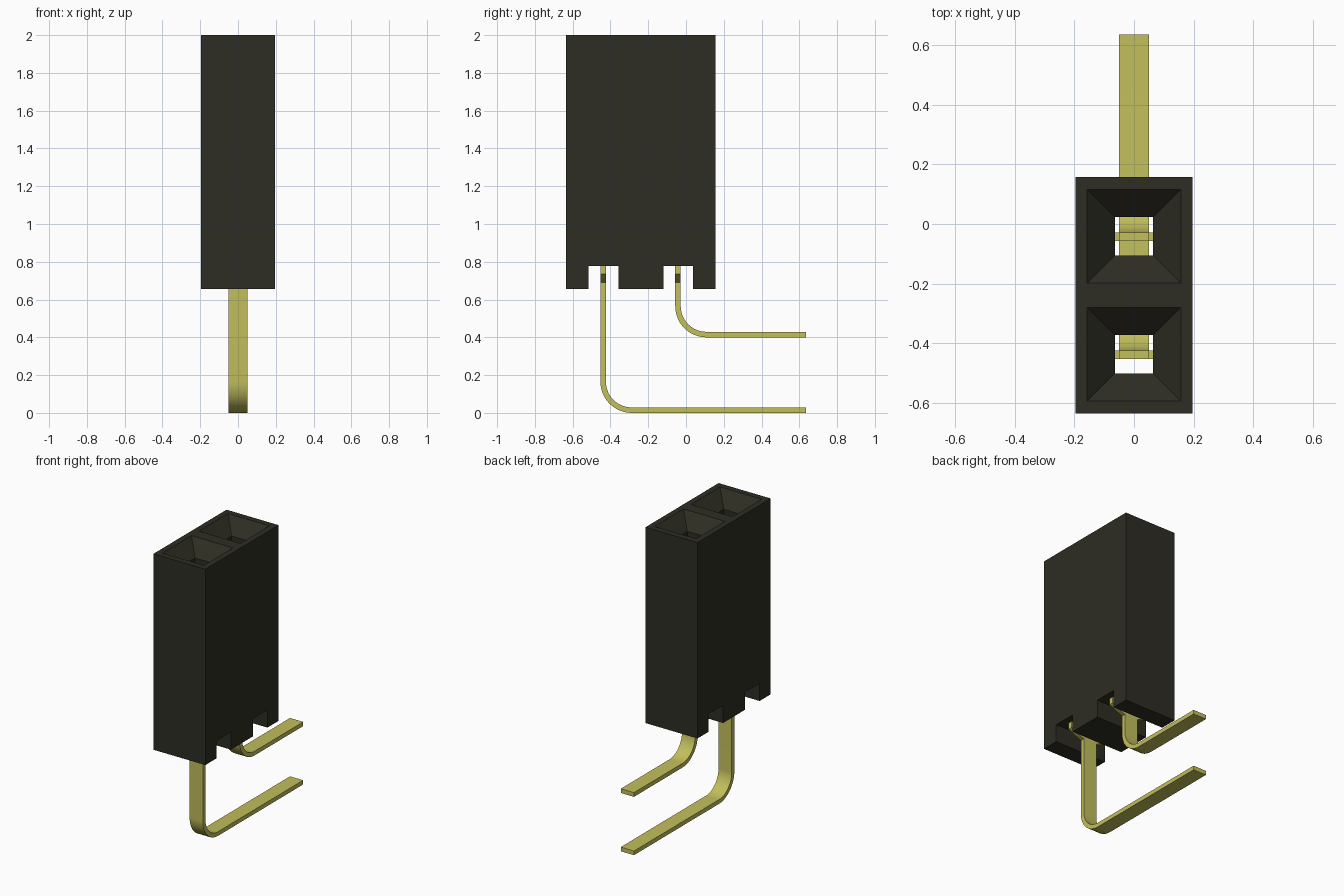
import bpy, bmesh, math
from mathutils import Vector

cube = bpy.data.objects.get("Cube")
if cube:
    bpy.data.objects.remove(cube, do_unlink=True)


def material(name, rgb):
    m = bpy.data.materials.new(name)
    m.use_nodes = True
    m.diffuse_color = (*rgb, 1)
    m.node_tree.nodes["Principled BSDF"].inputs["Base Color"].default_value = (*rgb, 1)
    return m


BLACK = material("black plastic", (0.027, 0.026, 0.017))
GOLD = material("pale gold metal", (0.54, 0.52, 0.107))


def make_object(name, bm, mat):
    bmesh.ops.recalc_face_normals(bm, faces=bm.faces)
    mesh = bpy.data.meshes.new(name)
    bm.to_mesh(mesh)
    bm.free()
    mesh.materials.append(mat)
    ob = bpy.data.objects.new(name, mesh)
    bpy.context.collection.objects.link(ob)
    return ob


def activate(ob):
    bpy.ops.object.select_all(action='DESELECT')
    ob.select_set(True)
    bpy.context.view_layer.objects.active = ob


def prism(bm, points, offset):
    """Extrude a flat outline of 3D points by an offset."""
    face = bm.faces.new([bm.verts.new(p) for p in points])
    new = bmesh.ops.extrude_face_region(bm, geom=[face])["geom"]
    bmesh.ops.translate(bm, vec=Vector(offset),
                        verts=[v for v in new if isinstance(v, bmesh.types.BMVert)])


def cut(target, bm):
    cutter = make_object("cutter", bm, BLACK)
    cutter.hide_render = True
    activate(target)
    mod = target.modifiers.new("cut", 'BOOLEAN')
    mod.operation = 'DIFFERENCE'
    mod.solver = 'EXACT'
    mod.object = cutter
    bpy.ops.object.modifier_apply(modifier=mod.name)
    bpy.data.objects.remove(cutter, do_unlink=True)


# Housing: side outline with two notches in the base
HALF_W, FRONT, BACK, BASE, TOP = 0.197, -0.635, 0.157, 0.657, 2.0
SOCKETS = (-0.437, -0.041)
NOTCH, NOTCH_TOP = 0.079, 0.778
outline = [(FRONT, TOP), (FRONT, BASE)]
for y in SOCKETS:
    outline += [(y - NOTCH, BASE), (y - NOTCH, NOTCH_TOP),
                (y + NOTCH, NOTCH_TOP), (y + NOTCH, BASE)]
outline += [(BACK, BASE), (BACK, TOP)]
bm = bmesh.new()
prism(bm, [(-HALF_W, y, z) for y, z in outline], (2 * HALF_W, 0, 0))
housing = make_object("housing", bm, BLACK)

# Sockets: square shaft opening into a funnel at the top
HOLE, MOUTH, DEPTH = 0.064, 0.157, 0.093
for y in SOCKETS:
    bm = bmesh.new()
    rings = []
    for half, z in ((HOLE, 0.7), (HOLE, TOP - DEPTH), (MOUTH, TOP), (MOUTH, TOP + 0.1)):
        rings.append([bm.verts.new((half * sx, y + half * sy, z))
                      for sx, sy in ((-1, -1), (1, -1), (1, 1), (-1, 1))])
    for low, high in zip(rings, rings[1:]):
        for i in range(4):
            j = (i + 1) % 4
            bm.faces.new((low[i], low[j], high[j], high[i]))
    bm.faces.new(rings[0])
    bm.faces.new(rings[-1])
    cut(housing, bm)

# Pins: flat strip bent backwards, with a shouldered head held in the notch
THICK, PIN_W, REACH, RADIUS, NECK = 0.029, 0.05, 0.635, 0.165, 0.69


def pin(name, y, floor):
    def bend(r):
        cy, cz = y + RADIUS, floor + RADIUS
        angles = [math.pi * (1 + i / 24) for i in range(13)]
        return [(cy + r * math.cos(a), cz + r * math.sin(a)) for a in angles]

    side = [(y, NECK)] + bend(RADIUS) + [(REACH, floor), (REACH, floor + THICK)]
    side += bend(RADIUS - THICK)[::-1] + [(y + THICK, NECK)]
    bm = bmesh.new()
    prism(bm, [(-PIN_W, a, b) for a, b in side], (2 * PIN_W, 0, 0))
    half = [(PIN_W, NECK), (0.15, 0.735), (0.15, 0.82), (PIN_W, 0.82), (PIN_W, 0.95)]
    head = half + [(-x, z) for x, z in reversed(half)]
    prism(bm, [(x, y, z) for x, z in head], (0, THICK, 0))
    ob = make_object(name, bm, GOLD)
    activate(ob)
    bpy.ops.object.shade_smooth_by_angle(angle=math.radians(30))


pin("front_pin", -0.453, 0.0)
pin("back_pin", -0.057, 0.4)
